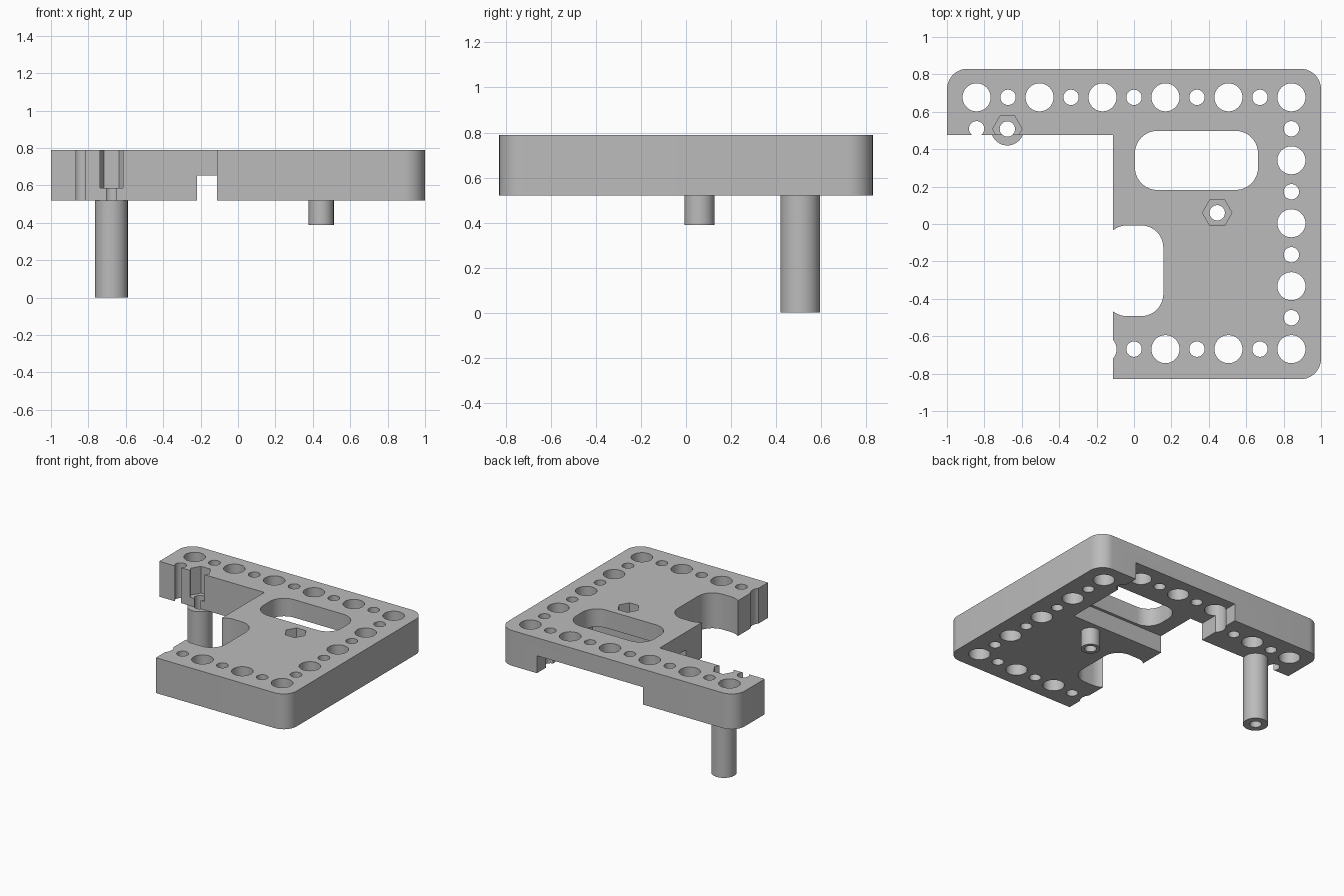
import bpy, bmesh, math
from mathutils import Vector

cube = bpy.data.objects.get("Cube")
if cube:
    bpy.data.objects.remove(cube, do_unlink=True)

BOTTOM, TOP = 0.52, 0.79
PITCH = 0.1683          # spacing of the hole grid
BIG, SMALL = 0.075, 0.041
POST, BOSS = (-0.677, 0.508), (0.445, 0.06)

grey = bpy.data.materials.new("mid grey")
grey.use_nodes = True
colour = (0.5, 0.5, 0.5, 1)
grey.diffuse_color = colour
grey.node_tree.nodes["Principled BSDF"].inputs["Base Color"].default_value = colour


def rounded(corners, steps=10):
    """Turn (x, y, radius) square corners into an outline with arcs."""
    points = []
    for i, (x, y, r) in enumerate(corners):
        p = Vector((x, y))
        if r == 0:
            points.append(p)
            continue
        a = (Vector(corners[i - 1][:2]) - p).normalized() * r
        b = (Vector(corners[(i + 1) % len(corners)][:2]) - p).normalized() * r
        for s in range(steps + 1):
            t = math.pi / 2 * s / steps
            points.append(p + a * (1 - math.sin(t)) + b * (1 - math.cos(t)))
    return points


def rect(x0, x1, y0, y1, r=0):
    return rounded([(x0, y0, r), (x1, y0, r), (x1, y1, r), (x0, y1, r)])


def circle(centre, r, sides=40):
    return [Vector(centre) + r * Vector((math.cos(a), math.sin(a)))
            for a in (2 * math.pi * i / sides for i in range(sides))]


def extrude(name, outlines, z0, z1):
    """Make one object holding a prism for each outline."""
    bm = bmesh.new()
    for outline in outlines:
        face = bm.faces.new([bm.verts.new((p.x, p.y, z0)) for p in outline])
        new = bmesh.ops.extrude_face_region(bm, geom=[face])["geom"]
        moved = [v for v in new if isinstance(v, bmesh.types.BMVert)]
        bmesh.ops.translate(bm, verts=moved, vec=(0, 0, z1 - z0))
    bmesh.ops.recalc_face_normals(bm, faces=bm.faces)
    mesh = bpy.data.meshes.new(name)
    bm.to_mesh(mesh)
    bm.free()
    mesh.materials.append(grey)
    obj = bpy.data.objects.new(name, mesh)
    bpy.context.collection.objects.link(obj)
    return obj


def cut(obj, cutters):
    """Subtract the cutters, apply and remove them, then shade."""
    for c in cutters:
        c.hide_render = True
        mod = obj.modifiers.new(c.name, "BOOLEAN")
        mod.operation, mod.solver, mod.object = "DIFFERENCE", "EXACT", c
    bpy.ops.object.select_all(action="DESELECT")
    obj.select_set(True)
    bpy.context.view_layer.objects.active = obj
    for mod in list(obj.modifiers):
        bpy.ops.object.modifier_apply(modifier=mod.name)
    for c in cutters:
        bpy.data.objects.remove(c, do_unlink=True)
    bpy.ops.object.shade_smooth_by_angle(angle=math.radians(30))


# Plate: wide block with an arm at the back
R = 0.11
plate = extrude("plate", [rounded([
    (-0.112, -0.83, 0), (1, -0.83, R), (1, 0.83, R),
    (-1, 0.83, R), (-1, 0.477, 0), (-0.112, 0.477, 0)])], BOTTOM, TOP)

# Grid of alternating large and small holes along three edges
cells = {(i, 4) for i in range(-5, 6)}
cells |= {(5, j) for j in range(-4, 5)}
cells |= {(i, -4) for i in range(-1, 6)}
cells.add((-5, 3))
openings = []
for i, j in sorted(cells):
    large = i % 2 == 1 and j % 2 == 0
    openings.append(circle((i * PITCH, j * PITCH + 0.004), BIG if large else SMALL))

# Long slot, side notch and the two screw bores
openings.append(rect(0.005, 0.663, 0.182, 0.498, 0.12))
openings.append(rect(-0.157, 0.157, -0.493, -0.007, 0.12))
openings += [circle(POST, SMALL), circle(BOSS, SMALL)]

cut(plate, [
    extrude("opening_cutter", openings, BOTTOM - 0.1, TOP + 0.1),
    extrude("nut_cutter", [circle(c, 0.079, 6) for c in (POST, BOSS)], 0.585, TOP + 0.1),
    extrude("channel_cutter", [rect(-0.218, 0.68, 0.16, 1)], BOTTOM - 0.1, 0.653),
])

# Hollow posts beneath the plate
for name, centre, radius, base in (("long_post", POST, 0.088, 0), ("short_post", BOSS, 0.067, 0.388)):
    post = extrude(name, [circle(centre, radius, 48)], base, BOTTOM)
    cut(post, [extrude("bore_cutter", [circle(centre, SMALL)], base - 0.1, TOP)])
